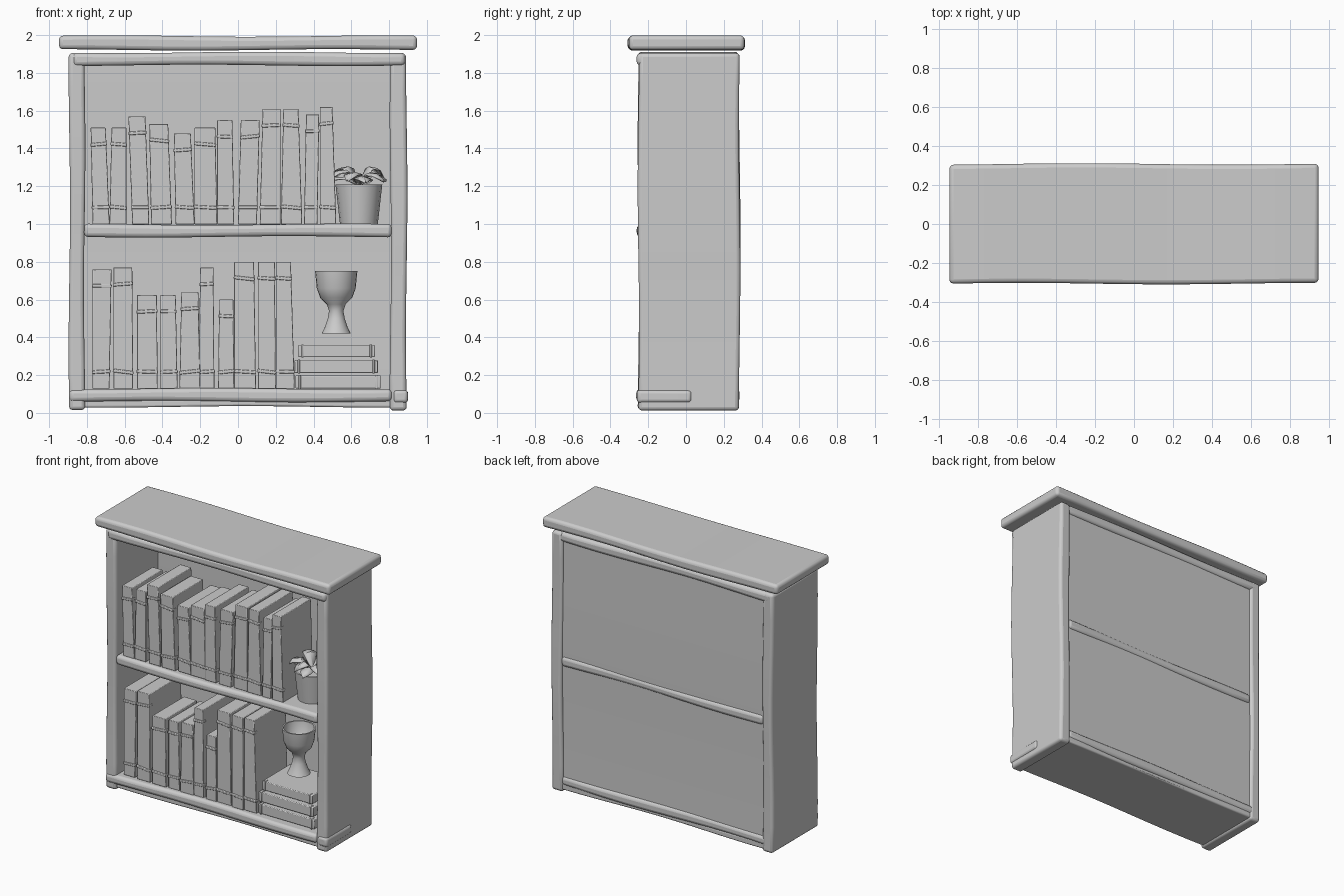
import bpy, bmesh, math, random
from mathutils import Vector, Matrix

if "Cube" in bpy.data.objects:
    bpy.data.objects.remove(bpy.data.objects["Cube"])

random.seed(4)


def finish(name, bm, bevel=0.0, segs=2, angle=35):
    bmesh.ops.recalc_face_normals(bm, faces=bm.faces[:])
    me = bpy.data.meshes.new(name)
    bm.to_mesh(me)
    bm.free()
    ob = bpy.data.objects.new(name, me)
    bpy.context.collection.objects.link(ob)
    if bevel:
        m = ob.modifiers.new("soft_edges", 'BEVEL')
        m.width, m.segments, m.limit_method = bevel, segs, 'ANGLE'
        m.angle_limit = math.radians(50)
    bpy.ops.object.select_all(action='DESELECT')
    ob.select_set(True)
    bpy.context.view_layer.objects.active = ob
    bpy.ops.object.shade_smooth_by_angle(angle=math.radians(angle))
    return ob


def board(name, x, y, z, bevel=0.02, wob=0.004, phase=0.0):
    """Hand-hewn board: box between ranges, gently wavy along its longest side."""
    lo, hi = Vector((x[0], y[0], z[0])), Vector((x[1], y[1], z[1]))
    size, mid = hi - lo, (lo + hi) / 2
    ax = max(range(3), key=lambda i: size[i])
    bm = bmesh.new()
    bmesh.ops.create_cube(bm, size=1)
    for v in bm.verts:
        v.co = Vector(v.co[i] * size[i] + mid[i] for i in range(3))
    along = [e for e in bm.edges
             if abs((e.verts[0].co - e.verts[1].co)[ax]) > size[ax] * 0.9]
    bmesh.ops.subdivide_edges(bm, edges=along, cuts=9, use_grid_fill=True)
    for v in bm.verts:
        t = v.co[ax]
        for i in range(3):
            if i != ax:
                side = 1 if v.co[i] > mid[i] else 2.3
                v.co[i] += wob * math.sin(t * 4.2 + phase + i * 1.7 + side)
    return finish(name, bm, bevel, 3)


def prism(name, zs, lefts, rights, y0, y1, bevel):
    """Block whose left and right x may differ between bottom and top."""
    bm = bmesh.new()
    loops = []
    for z, l, r in zip(zs, lefts, rights):
        loops.append([bm.verts.new(p) for p in
                      ((l, y0, z), (r, y0, z), (r, y1, z), (l, y1, z))])
    a, b = loops
    bm.faces.new(a)
    bm.faces.new(b)
    for i in range(4):
        j = (i + 1) % 4
        bm.faces.new((a[i], a[j], b[j], b[i]))
    return finish(name, bm, bevel, 2)


def upright_book(name, z0, bl, br, tl, tr, top):
    """Book with raised bands wrapped round the spine."""
    depth = random.uniform(0.34, 0.40)
    yf = -0.22 + random.uniform(-0.006, 0.006)
    prism(name, (z0, top), (bl, tl), (br, tr), yf, yf + depth, 0.004)
    for n, zc in enumerate((z0 + 0.09, top - 0.088)):
        t = (zc - z0) / (top - z0)
        l, r = bl + (tl - bl) * t - 0.003, br + (tr - br) * t + 0.003
        ob = prism(f"{name}_band_{n}", (-0.009, 0.009), (l, l), (r, r),
                   yf - 0.008, yf + 0.03, 0.004)
        c = Vector(((l + r) / 2, 0, 0))
        tilt = Matrix.Rotation(random.uniform(-0.12, 0.12), 4, 'Y')
        ob.data.transform(Matrix.Translation(c + Vector((0, 0, zc)))
                          @ tilt @ Matrix.Translation(-c))


def lathe(name, profile, centre, sides, angle):
    bm = bmesh.new()
    vs = [bm.verts.new((r, 0, z)) for r, z in profile]
    es = [bm.edges.new(p) for p in zip(vs, vs[1:])]
    bmesh.ops.spin(bm, geom=vs + es, cent=(0, 0, 0), axis=(0, 0, 1),
                   angle=math.tau, steps=sides)
    bmesh.ops.remove_doubles(bm, verts=bm.verts[:], dist=1e-4)
    ob = finish(name, bm, angle=angle)
    ob.location = centre


# Bookcase carcass
board("top_board", (-0.948, 0.948), (-0.306, 0.308), (1.922, 1.995), 0.022, 0.004)
board("left_side", (-0.893, -0.812), (-0.252, 0.284), (0.015, 1.905), 0.02, 0.004, 1)
board("right_side", (0.807, 0.893), (-0.252, 0.284), (0.012, 1.905), 0.02, 0.004, 2)
board("top_rail", (-0.875, 0.885), (-0.258, 0.278), (1.84, 1.908), 0.022, 0.004, 3)
board("middle_shelf", (-0.815, 0.815), (-0.257, 0.278), (0.932, 0.998), 0.022, 0.004, 1)
board("bottom_shelf", (-0.893, 0.815), (-0.26, 0.28), (0.06, 0.128), 0.022, 0.004, 4)
board("corner_block", (0.82, 0.899), (-0.26, 0.03), (0.055, 0.122), 0.018, 0.002)
board("base_board", (-0.84, 0.84), (-0.24, 0.268), (0.032, 0.075), 0.01, 0.004, 2)
board("back_panel", (-0.83, 0.83), (0.235, 0.266), (0.04, 1.88), 0.005, 0.002)

# Books: bottom left/right, top left/right and top edge, in hundredths of a unit
upper = [(-77, -68, -78, -70, 151), (-68, -59, -67, -59, 151), (-56, -47, -58, -49, 157),
         (-46, -35, -47, -37, 153), (-33, -23, -34, -25, 148), (-23, -11, -23, -12, 151),
         (-11, -2, -11, -3, 155), (0, 10, 1.5, 11.5, 155), (11.5, 22.5, 13, 22.5, 161),
         (22.7, 34, 24, 32, 161), (35, 42, 36, 43, 158), (43.3, 52, 43.3, 50, 162)]
lower = [(-77, -68, -77, -67, 76), (-66, -55.5, -66, -56, 77), (-53.5, -42.5, -53.5, -43, 62.5),
         (-41, -32, -41, -33, 62.5), (-31, -20, -30, -21, 64), (-21, -12.5, -20, -13, 77),
         (-10.5, -2, -10, -2.5, 60), (-2, 9.5, -2, 8.5, 80), (10.5, 20, 10.5, 19.5, 80),
         (20, 30, 20, 28, 80)]
for shelf, z0, row in (("upper", 0.998, upper), ("lower", 0.128, lower)):
    for i, b in enumerate(row):
        upright_book(f"{shelf}_book_{i + 1}", z0, *(v / 100 for v in b))

# Stack of books lying flat
for i, (l, r, z0, z1) in enumerate([(0.305, 0.755, 0.128, 0.198), (0.30, 0.74, 0.21, 0.28),
                                    (0.32, 0.725, 0.295, 0.36)]):
    y0 = -0.20 + 0.01 * i
    prism(f"flat_book_{i + 1}", (z0, z1), (l, l), (r, r), y0, y0 + 0.33, 0.005)
    for k, x in enumerate((l + 0.022, r - 0.022)):
        prism(f"flat_book_{i + 1}_band_{k}", (z0 - 0.002, z1 + 0.003), (x - 0.006,) * 2,
              (x + 0.006,) * 2, y0 - 0.006, y0 + 0.03, 0.003)

# Goblet
lathe("goblet", [(0, 0.42), (0.077, 0.42), (0.06, 0.455), (0.045, 0.50), (0.038, 0.54),
                 (0.05, 0.575), (0.085, 0.61), (0.103, 0.66), (0.112, 0.75), (0.102, 0.75),
                 (0.092, 0.67), (0.06, 0.62), (0, 0.60)], (0.52, -0.04, 0), 24, 50)

# Plant pot with soil
lathe("plant_pot", [(0, 0.998), (0.10, 0.998), (0.124, 1.21), (0.112, 1.21),
                    (0.108, 1.185), (0, 1.19)], (0.64, -0.05, 0), 16, 40)

# Drooping leaves: folded along a middle ridge
bm = bmesh.new()
for i in range(10):
    a = i * math.tau / 10 + random.uniform(-0.2, 0.2)
    out = Vector((math.cos(a), math.sin(a), 0))
    side = Vector((-out.y, out.x, 0))
    reach = random.uniform(0.14, 0.17) + (0.04 if out.x < -0.7 else 0)
    lift = random.uniform(0.03, 0.09)
    base = Vector((0.64, -0.05, 1.19))
    rows = []
    for t, w, h in ((0, 0.008, 0), (0.4, 0.045, 1), (0.72, 0.04, 0.9), (1, 0.004, 0.35)):
        c = base + out * reach * t + Vector((0, 0, lift * h + 0.015))
        rows.append([bm.verts.new(c + side * w * s + Vector((0, 0, 0.012 * (s == 0))))
                     for s in (-1, 0, 1)])
    for p, q in zip(rows, rows[1:]):
        for k in (0, 1):
            bm.faces.new((p[k], p[k + 1], q[k + 1], q[k]))
leaves = finish("plant_leaves", bm)
leaves.modifiers.new("leaf_thickness", 'SOLIDIFY').thickness = 0.005
